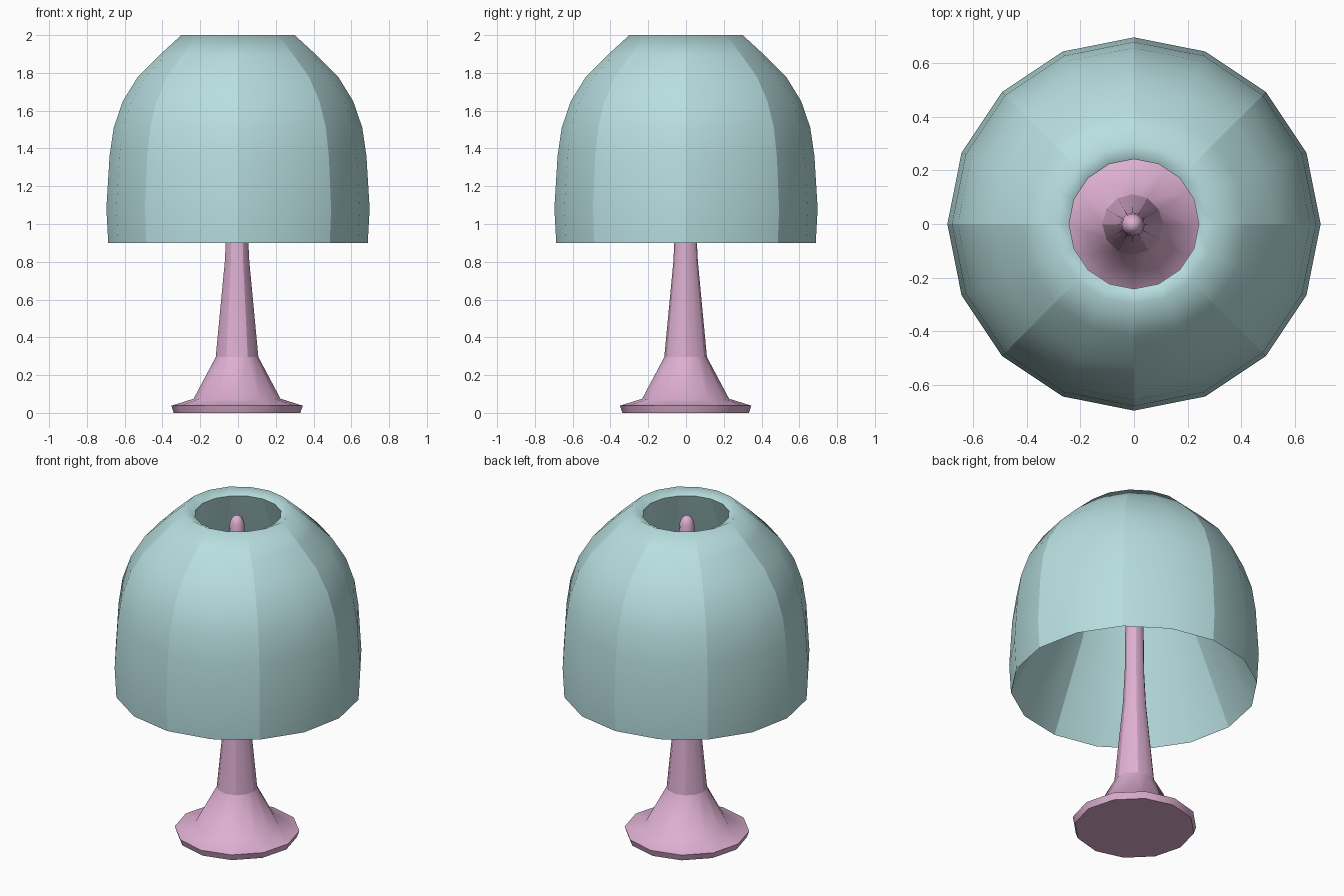
import bpy
import bmesh
from math import cos, sin, pi

cube = bpy.data.objects.get("Cube")
if cube:
    bpy.data.objects.remove(cube, do_unlink=True)


def material(name, colour):
    mat = bpy.data.materials.new(name)
    mat.use_nodes = True
    mat.diffuse_color = (*colour, 1)
    bsdf = mat.node_tree.nodes["Principled BSDF"]
    bsdf.inputs["Base Color"].default_value = (*colour, 1)
    bsdf.inputs["Roughness"].default_value = 0.8
    return mat


def lathe(name, profile, sides, mat, creased_rings=(), creased_spans=(), capped=False):
    """Spin (radius, height) points into a smooth surface; upward runs face out.
    Listed rings are creased; in listed spans every second upright edge is too."""
    bm = bmesh.new()
    rings = []
    for r, z in profile:
        angles = [2 * pi * i / sides for i in range(sides)]
        rings.append([bm.verts.new((r * cos(a), r * sin(a), z)) for a in angles])
    for low, high in zip(rings, rings[1:]):
        for i in range(sides):
            j = (i + 1) % sides
            bm.faces.new((low[i], low[j], high[j], high[i]))
    if capped:
        bm.faces.new(rings[0][::-1])
        bm.faces.new(rings[-1])
    for face in bm.faces:
        face.smooth = True
    for k in creased_rings:
        for i in range(sides):
            bm.edges.get((rings[k][i - 1], rings[k][i])).smooth = False
    for k in creased_spans:
        for i in range(0, sides, 2):
            bm.edges.get((rings[k][i], rings[k + 1][i])).smooth = False
    mesh = bpy.data.meshes.new(name)
    bm.to_mesh(mesh)
    bm.free()
    mesh.materials.append(mat)
    obj = bpy.data.objects.new(name, mesh)
    bpy.context.collection.objects.link(obj)
    return obj


teal = material("pale teal", (0.48, 0.735, 0.745))
pink = material("soft pink", (0.73, 0.43, 0.64))

# Dome shade: tapering inner wall down to the rim, then the outer wall up to the lip
lathe("lamp_shade", [
    (0.242, 1.97), (0.45, 1.40),
    (0.687, 0.90), (0.697, 1.08), (0.68, 1.36), (0.658, 1.51), (0.61, 1.65),
    (0.53, 1.78), (0.42, 1.89), (0.30, 2.0), (0.242, 1.97)], 16, teal,
    creased_rings=(2,), creased_spans=range(9))

# Flared foot and tapering stem with a rounded tip
stand = lathe("lamp_stand", [
    (0.335, 0.0), (0.348, 0.038), (0.23, 0.075), (0.113, 0.295),
    (0.065, 0.80), (0.055, 1.0), (0.045, 1.85), (0.04, 1.92), (0.026, 1.95),
    (0.01, 1.96)], 12, pink,
    creased_rings=(0, 1, 3), creased_spans=(3, 4, 5), capped=True)
stand.location = (-0.005, -0.002, 0)
